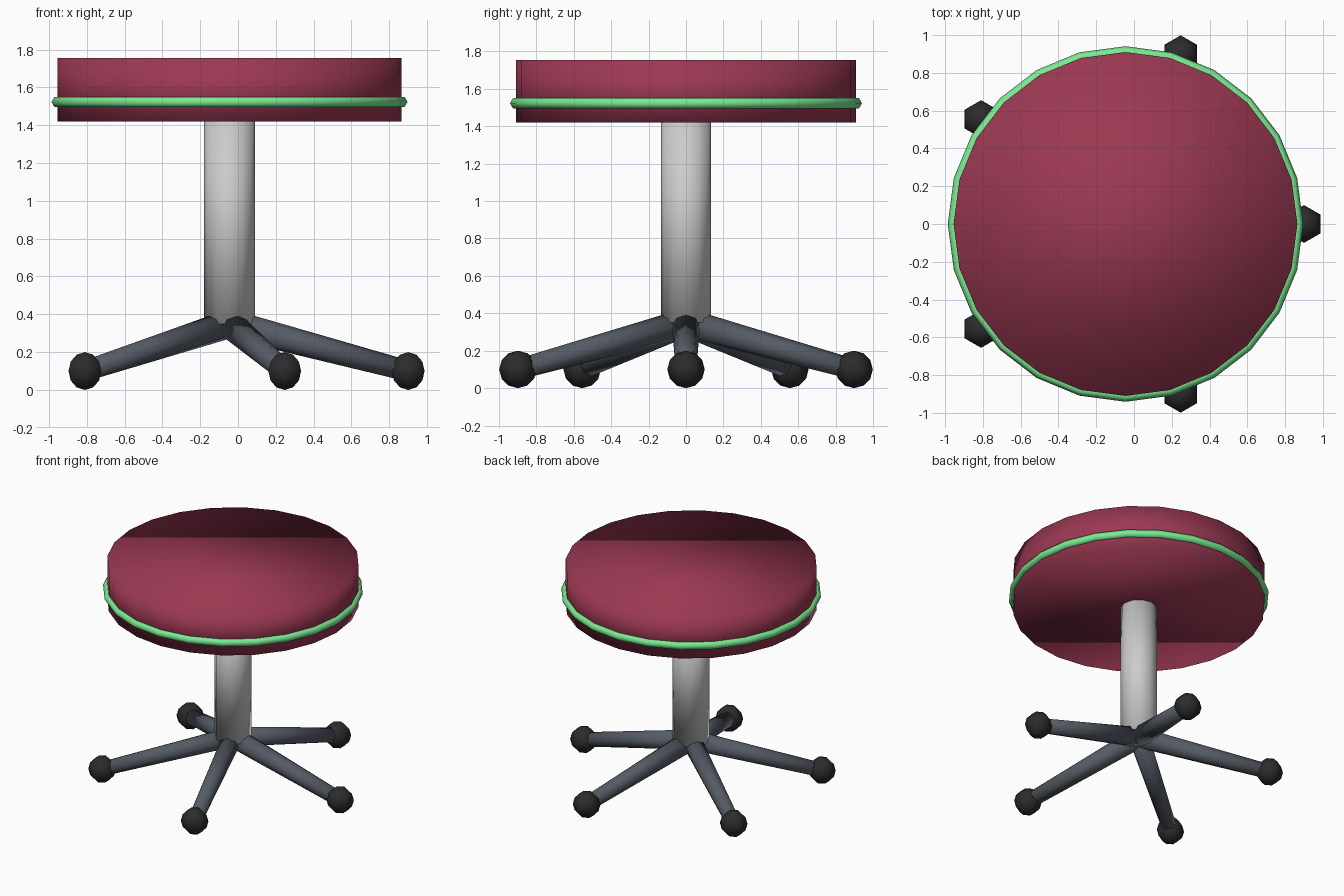
import bpy, math
from mathutils import Vector

if "Cube" in bpy.data.objects:
    bpy.data.objects.remove(bpy.data.objects["Cube"])

CX = -0.045  # stool axis


def material(name, rgb):
    m = bpy.data.materials.new(name)
    m.diffuse_color = (*rgb, 1)
    m.use_nodes = True
    m.node_tree.nodes["Principled BSDF"].inputs["Base Color"].default_value = m.diffuse_color
    return m


def finish(name, mat=None, smooth=True):
    o = bpy.context.object
    o.name = name
    if mat:
        o.data.materials.append(mat)
    if smooth:
        bpy.ops.object.shade_smooth()
    return o


def rod(name, a, b, r1, r2, sides, mat=None):
    a, b = Vector(a), Vector(b)
    d = b - a
    bpy.ops.mesh.primitive_cone_add(vertices=sides, radius1=r1, radius2=r2,
                                    depth=d.length, location=(a + b) / 2)
    bpy.context.object.rotation_euler = d.to_track_quat('Z', 'Y').to_euler()
    return finish(name, mat)


red = material("seat_red", (0.33, 0.04, 0.085))
green = material("trim_green", (0.2, 0.82, 0.29))
steel = material("leg_grey", (0.09, 0.105, 0.13))
black = material("caster_black", (0.025, 0.025, 0.025))
chrome = material("column_silver", (0.8, 0.8, 0.82))

# Seat cushion
bpy.ops.mesh.primitive_cylinder_add(vertices=24, radius=0.91, depth=0.335,
                                    location=(CX, 0, 1.5875))
finish("seat", red)

# Piping round the seat
bpy.ops.mesh.primitive_torus_add(major_radius=0.91, minor_radius=0.031,
                                 major_segments=24, minor_segments=6,
                                 location=(CX, 0, 1.523))
finish("seat_trim", green)

# Centre column
rod("column", (CX, 0, 0.35), (CX, 0, 1.43), 0.134, 0.134, 12, chrome)

# Five splayed legs with ball feet
for i in range(5):
    t = math.radians(72 * i)
    foot = (CX + 0.945 * math.cos(t), 0.945 * math.sin(t), 0.1)
    rod(f"leg_{i + 1}", (CX, 0, 0.35), foot, 0.077, 0.055, 8, steel)
    bpy.ops.mesh.primitive_uv_sphere_add(segments=6, ring_count=6, radius=0.1,
                                         location=foot)
    finish(f"foot_{i + 1}", black)
